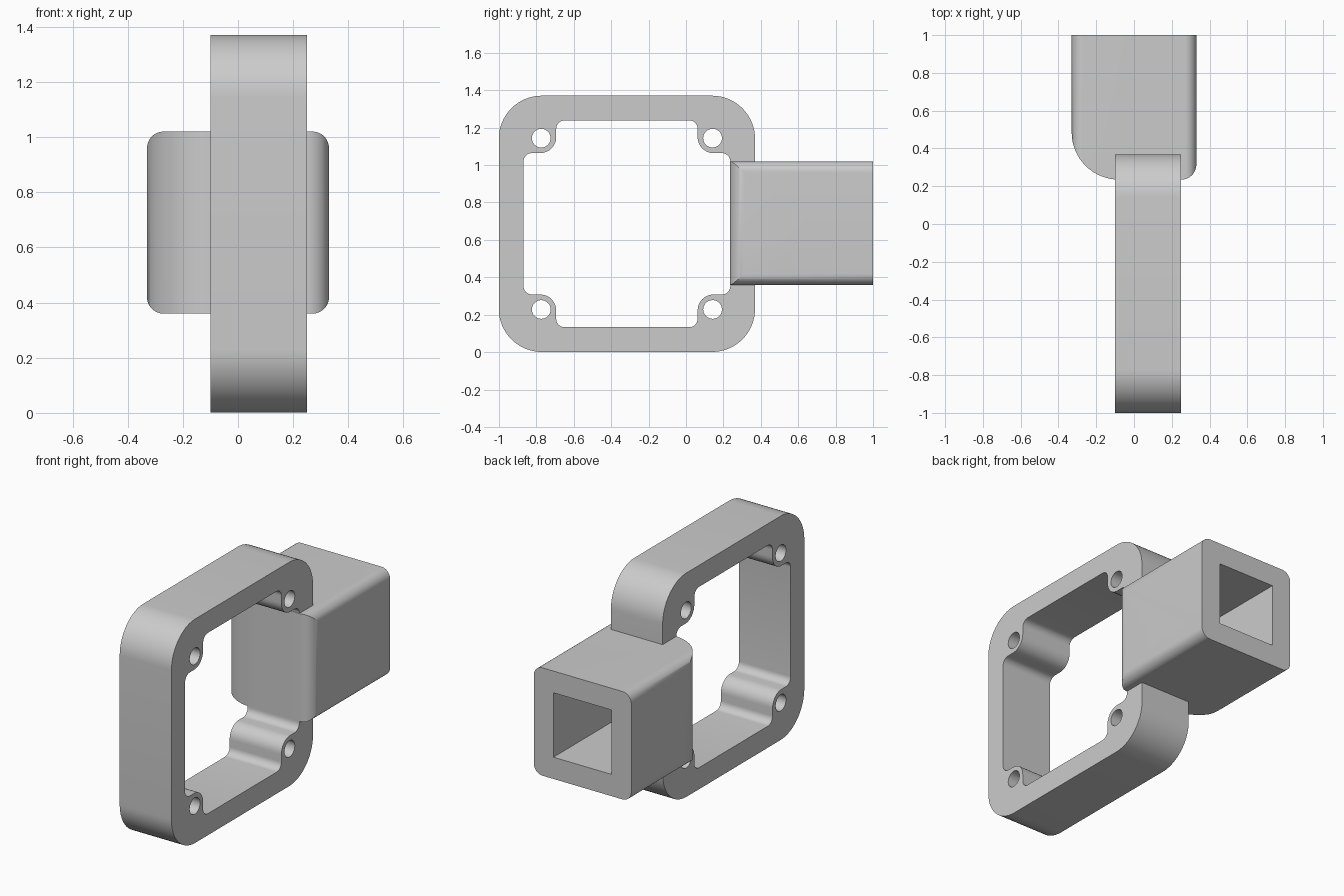
import bpy
import bmesh
from math import cos, sin, tan, pi
from mathutils import Vector

if "Cube" in bpy.data.objects:
    bpy.data.objects.remove(bpy.data.objects["Cube"], do_unlink=True)

grey = bpy.data.materials.new("plain grey")
grey.use_nodes = True
grey.diffuse_color = (0.6, 0.6, 0.6, 1)
grey.node_tree.nodes["Principled BSDF"].inputs["Base Color"].default_value = (0.6, 0.6, 0.6, 1)


def rounded(corners, steps=12):
    """Outline through (u, v, radius) corners, each replaced by an arc."""
    out = []
    for i, (u, v, r) in enumerate(corners):
        p = Vector((u, v))
        if r == 0:
            out.append(p)
            continue
        a = (Vector(corners[i - 1][:2]) - p).normalized()
        b = (Vector(corners[(i + 1) % len(corners)][:2]) - p).normalized()
        half = a.angle(b) / 2
        centre = p + (a + b).normalized() * r / sin(half)
        start = p + a * r / tan(half) - centre
        end = p + b * r / tan(half) - centre
        sweep = start.angle(end)
        for k in range(steps + 1):
            t = k / steps
            out.append(centre + (start * sin((1 - t) * sweep) + end * sin(t * sweep)) / sin(sweep))
    return out


def box_corners(cu, cv, hu, hv, r):
    return [(cu + su * hu, cv + sv * hv, r) for su, sv in ((-1, -1), (1, -1), (1, 1), (-1, 1))]


def prism(name, outline, axis, lo, hi):
    """Extrude an outline along the x, y or z axis."""
    place = {"x": lambda p, d: (d, p[0], p[1]),
             "y": lambda p, d: (p[0], d, p[1]),
             "z": lambda p, d: (p[0], p[1], d)}[axis]
    bm = bmesh.new()
    rings = [[bm.verts.new(place(p, d)) for p in outline] for d in (lo, hi)]
    for ring in rings:
        bm.faces.new(ring)
    n = len(outline)
    for i in range(n):
        j = (i + 1) % n
        bm.faces.new((rings[0][i], rings[0][j], rings[1][j], rings[1][i]))
    bmesh.ops.recalc_face_normals(bm, faces=bm.faces)
    mesh = bpy.data.meshes.new(name)
    bm.to_mesh(mesh)
    bm.free()
    mesh.materials.append(grey)
    obj = bpy.data.objects.new(name, mesh)
    bpy.context.collection.objects.link(obj)
    return obj


def combine(obj, other, operation):
    """Apply a boolean and discard the second solid."""
    mod = obj.modifiers.new(operation, "BOOLEAN")
    mod.operation = operation
    mod.solver = "EXACT"
    mod.object = other
    bpy.context.view_layer.objects.active = obj
    bpy.ops.object.modifier_apply(modifier=mod.name)
    bpy.data.objects.remove(other, do_unlink=True)


# Square frame with rounded outer corners
CY, CZ, HALF = -0.316, 0.686, 0.685
frame = prism("mounting_frame", rounded(box_corners(CY, CZ, HALF, HALF, 0.23), 16), "x", -0.1, 0.25)

# Window outline, stepped around a screw boss in each corner
INNER, STEP = 0.553, 0.378
window = []
for k in range(4):
    c, s = round(cos(k * pi / 2)), round(sin(k * pi / 2))
    for u, v, r in ((INNER, STEP, 0.045), (STEP, STEP, 0.085), (STEP, INNER, 0.045)):
        window.append((CY + c * u - s * v, CZ + s * u + c * v, r))
combine(frame, prism("window_cutter", rounded(window, 8), "x", -0.5, 0.5), "DIFFERENCE")

# Screw holes
for u, v, _ in box_corners(CY, CZ, 0.458, 0.458, 0):
    ring = [(u + 0.05 * cos(k * pi / 16), v + 0.05 * sin(k * pi / 16)) for k in range(32)]
    combine(frame, prism("hole_cutter", ring, "x", -0.5, 0.5), "DIFFERENCE")

# Socket block: rounded section crossed with a plan that has two front radii
W, FRONT = 0.33, 0.235
socket = prism("socket_block", rounded(box_corners(0, 0.69, W, W, 0.06)), "y", 0, 1.5)
plan = [(-W, FRONT, 0.25), (W, FRONT, 0.08), (W, 1, 0), (-W, 1, 0)]
combine(socket, prism("plan_solid", rounded(plan, 16), "z", 0, 1.5), "INTERSECT")

# Fuse the parts, then sink the square socket from the back
combine(frame, socket, "UNION")
combine(frame, prism("socket_cutter", rounded(box_corners(0, 0.69, 0.197, 0.197, 0)), "y", 0.37, 1.2), "DIFFERENCE")
frame.name = "mounting_frame_with_socket"

bpy.ops.object.select_all(action="DESELECT")
frame.select_set(True)
bpy.context.view_layer.objects.active = frame
bpy.ops.object.shade_smooth_by_angle(angle=pi / 6)
